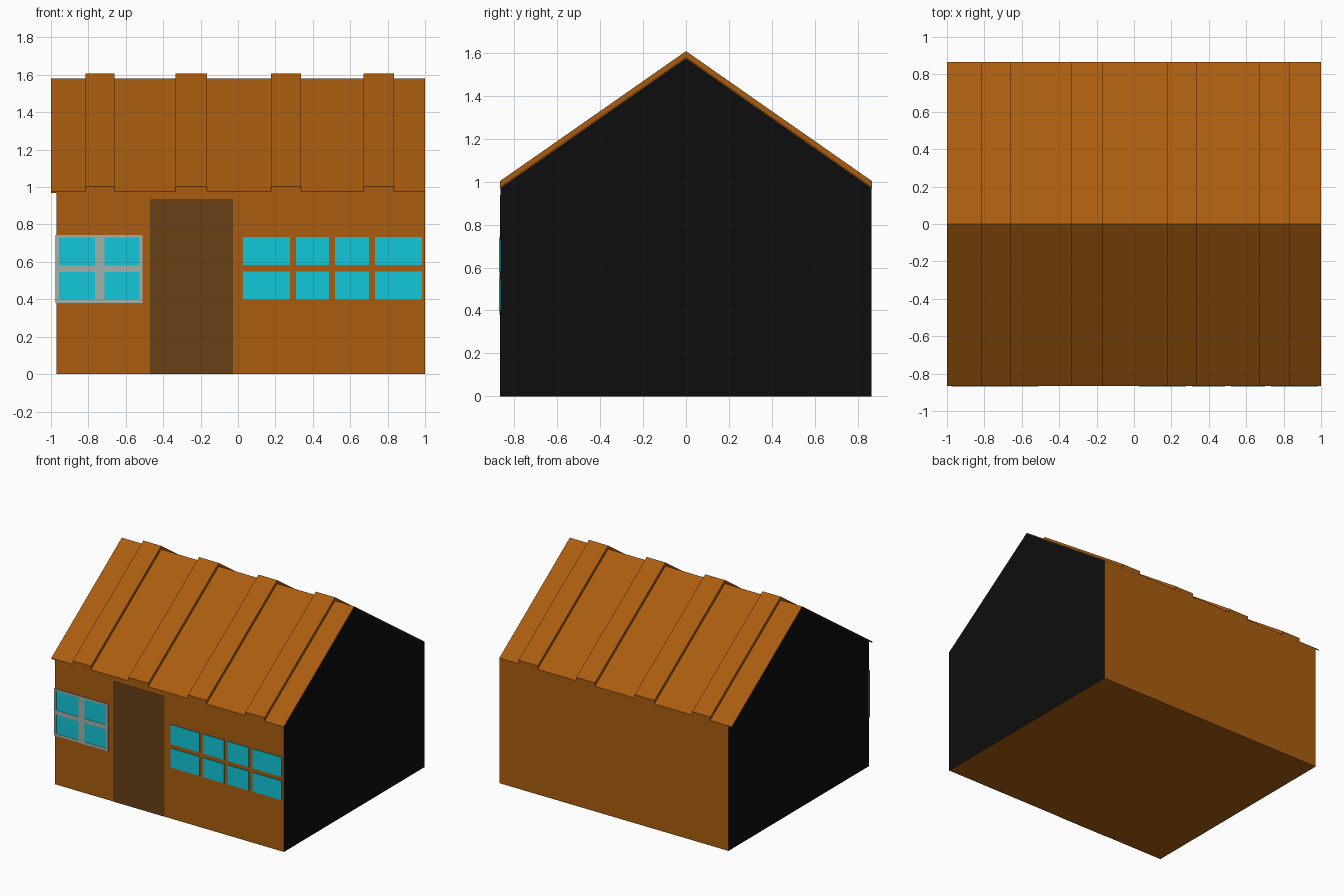
import bpy, bmesh

if "Cube" in bpy.data.objects:
    bpy.data.objects.remove(bpy.data.objects["Cube"])

HALF = 0.866      # half depth at the eaves
EAVE, RIDGE = 0.975, 1.58


def material(name, rgb):
    m = bpy.data.materials.new(name)
    m.diffuse_color = (*rgb, 1)
    m.use_nodes = True
    m.node_tree.nodes["Principled BSDF"].inputs["Base Color"].default_value = m.diffuse_color
    return m


WOOD = material("wood", (0.40, 0.108, 0.005))
DARK = material("dark_gable", (0.004, 0.004, 0.004))
DOOR = material("door_wood", (0.14, 0.05, 0.008))
GLASS = material("glass", (0.006, 0.57, 0.69))
FRAME = material("frame_paint", (0.36, 0.44, 0.40))


def prism(name, profile, x0, x1, mat, end_mat=None):
    """Extrude a (y, z) outline along x."""
    bm = bmesh.new()
    a = [bm.verts.new((x0, y, z)) for y, z in profile]
    b = [bm.verts.new((x1, y, z)) for y, z in profile]
    n = len(profile)
    ends = [bm.faces.new(a), bm.faces.new(b)]
    for i in range(n):
        j = (i + 1) % n
        bm.faces.new((a[i], a[j], b[j], b[i]))
    if end_mat:
        for f in ends:
            f.material_index = 1
    bmesh.ops.recalc_face_normals(bm, faces=bm.faces[:])
    me = bpy.data.meshes.new(name)
    bm.to_mesh(me)
    bm.free()
    me.materials.append(mat)
    if end_mat:
        me.materials.append(end_mat)
    ob = bpy.data.objects.new(name, me)
    bpy.context.collection.objects.link(ob)
    return ob


def panel(name, x0, x1, z0, z1, front, mat):
    """Thin box on the front wall, reaching out to y = -front."""
    back = -0.855
    return prism(name, [(-front, z0), (back, z0), (back, z1), (-front, z1)], x0, x1, mat)


def chevron(low, high):
    """Gabled strip between two heights above the roof plane."""
    return [(-HALF, EAVE + low), (0, RIDGE + low), (HALF, EAVE + low),
            (HALF, EAVE + high), (0, RIDGE + high), (-HALF, EAVE + high)]


# House body with dark gable ends
W = 0.863
prism("house_body", [(-W, 0), (W, 0), (W, EAVE - 0.004), (0, RIDGE - 0.006), (-W, EAVE - 0.004)],
      -0.97, 1.0, WOOD, DARK)

# Roof sheet and raised battens
prism("roof", chevron(-0.008, 0), -1.0, 1.0, WOOD)
for i, (x0, x1) in enumerate([(-0.815, -0.66), (-0.335, -0.165), (0.177, 0.337), (0.67, 0.835)]):
    prism(f"roof_batten_{i + 1}", chevron(-0.004, 0.027), x0, x1, WOOD)

# Door
panel("door", -0.47, -0.027, 0.0, 0.937, 0.865, DOOR)

# Left window: painted frame bars around four panes
for i, (x0, x1) in enumerate([(-0.976, -0.958), (-0.764, -0.715), (-0.527, -0.51)]):
    panel(f"frame_upright_{i + 1}", x0, x1, 0.38, 0.745, 0.868, FRAME)
for i, (z0, z1) in enumerate([(0.38, 0.398), (0.546, 0.58), (0.73, 0.745)]):
    panel(f"frame_rail_{i + 1}", -0.976, -0.51, z0, z1, 0.8678, FRAME)

# Panes, two rows on each side of the door
ROWS = [(0.398, 0.546), (0.58, 0.73)]
for r, (z0, z1) in enumerate(ROWS):
    for c, (x0, x1) in enumerate([(-0.958, -0.764), (-0.715, -0.527)]):
        panel(f"left_pane_{r + 1}_{c + 1}", x0, x1, z0, z1, 0.865, GLASS)
    for c, (x0, x1) in enumerate([(0.027, 0.279), (0.309, 0.487), (0.519, 0.70), (0.733, 0.984)]):
        panel(f"right_pane_{r + 1}_{c + 1}", x0, x1, z0 + 0.002, z1 + 0.003, 0.870, GLASS)
